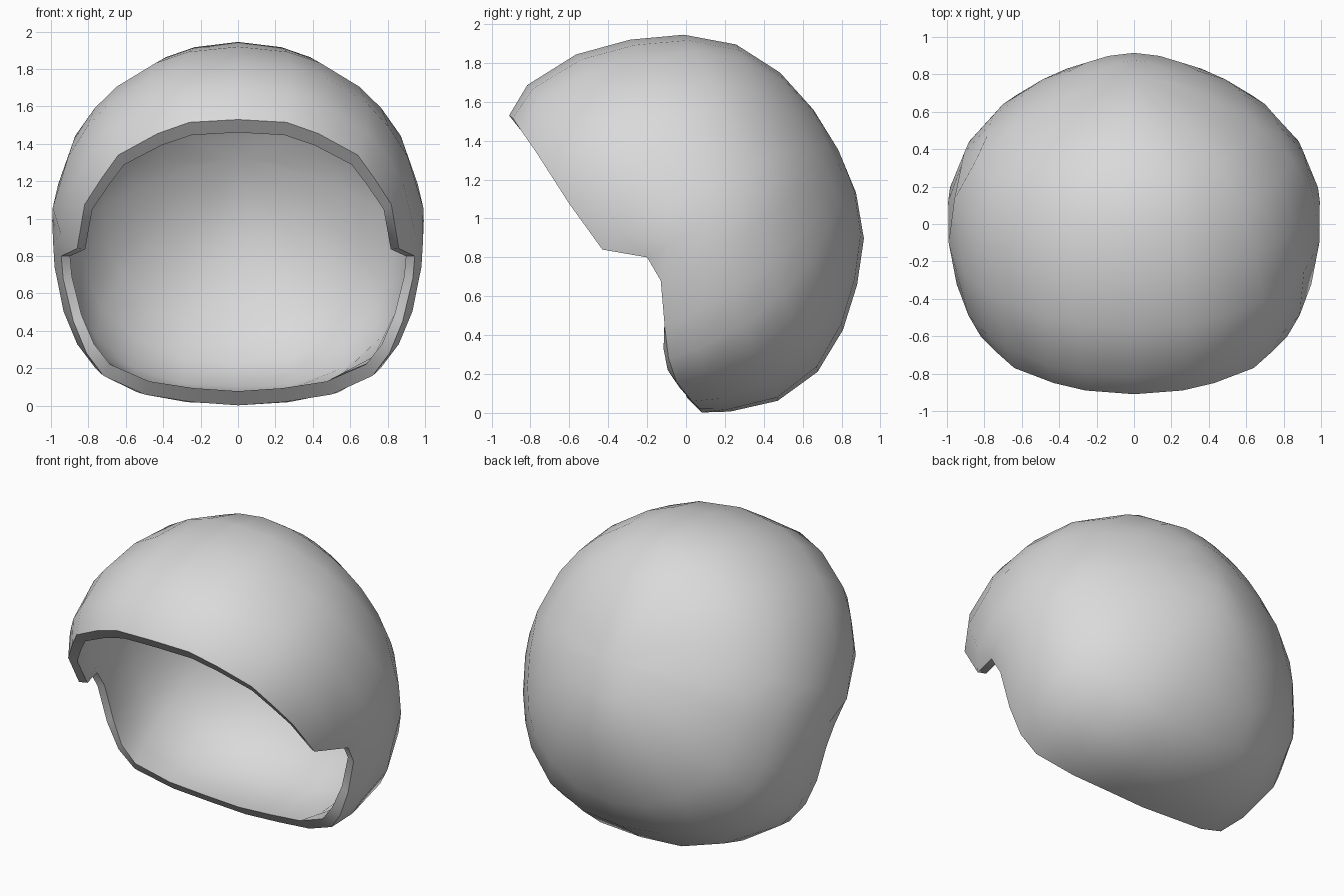
import bpy, bmesh
from mathutils import Vector, Quaternion

cube = bpy.data.objects.get("Cube")
if cube:
    bpy.data.objects.remove(cube, do_unlink=True)

CENTRE = Vector((0, 0, 0.9))
POLE = Vector((0, 0.866, 0.5)).normalized()   # back of the shell, opposite the face opening
STEPS = [0.92 * i / 7 for i in range(1, 8)] + [1]   # last ring is the rolled lip

# Left half of the face opening, from the brow down to the neck
half_rim = [
    (0, -.91, 1.53), (.26, -.89, 1.515), (.43, -.85, 1.455), (.64, -.77, 1.34),
    (.73, -.69, 1.215), (.82, -.6, 1.075), (.86, -.43, .84), (.945, -.2, .8),
    (.935, -.13, .68), (.88, -.11, .45), (.81, -.09, .28), (.72, -.05, .16),
    (.5, .03, .06), (.25, .07, .02), (0, .08, .002),
]
outer_rim = [Vector(p) for p in half_rim]
outer_rim += [Vector((-p.x, p.y, p.z)) for p in reversed(outer_rim[1:-1])]


def inner_point(p):
    """Inner edge of the rim, pushed forward along the neck."""
    neck = max(0, 0.5 - p.z) * 0.14
    return Vector((p.x * .95, p.y * .94 - neck, .8 + (p.z - .8) * .905))


def shell_radius(u):
    """Rounded ellipsoid, longer at the brow and boxier at the jaw."""
    p = 2.15 - (0.15 if u.z > 0 else 0.8) * u.z
    p -= 0.4 * u.y if u.y > 0 else 0.35 * u.y * abs(u.z)
    axes = (1.005, 1.2 if u.y < 0 else 0.915, 1.045 if u.z > 0 else 0.9)
    return sum(abs(k / a) ** p for k, a in zip(u, axes)) ** (-1 / p)


def pairs(items):
    return zip(items, items[1:] + items[:1])


def add_skin(bm, rim, size):
    """Spokes from the back to the rim, rolled in at the lip; returns the lip."""
    pole = bm.verts.new(CENTRE + POLE * shell_radius(POLE) * size)
    spokes = []
    for point in rim:
        offset = point - CENTRE
        end = offset.normalized()
        fit = offset.length / (shell_radius(end) * size)
        axis, angle = POLE.rotation_difference(end).to_axis_angle()
        spoke = []
        for t in STEPS:
            u = Quaternion(axis, angle * t) @ POLE
            roll = 1 + (fit - 1) * t ** 14
            spoke.append(bm.verts.new(CENTRE + u * shell_radius(u) * size * roll))
        spokes.append(spoke)
    for a, b in pairs(spokes):
        bm.faces.new((pole, a[0], b[0]))
        for i in range(len(STEPS) - 1):
            bm.faces.new((a[i], a[i + 1], b[i + 1], b[i]))
    return [s[-1] for s in spokes]


# Outer and inner skins joined by the rim band
bm = bmesh.new()
outer_lip = add_skin(bm, outer_rim, 1)
inner_lip = add_skin(bm, [inner_point(p) for p in outer_rim], 0.93)
for (a, c), (b, d) in pairs(list(zip(outer_lip, inner_lip))):
    bm.faces.new((a, b, d, c))
bmesh.ops.recalc_face_normals(bm, faces=bm.faces[:])

mesh = bpy.data.meshes.new("helmet_shell")
bm.to_mesh(mesh)
bm.free()
shell = bpy.data.objects.new("helmet_shell", mesh)
bpy.context.collection.objects.link(shell)

# Plain light grey shell
grey = bpy.data.materials.new("light_grey")
grey.use_nodes = True
colour = (0.7, 0.7, 0.7, 1)
grey.diffuse_color = colour
grey.node_tree.nodes["Principled BSDF"].inputs["Base Color"].default_value = colour
mesh.materials.append(grey)

# Smooth skins, crisp rim edges
bpy.ops.object.select_all(action='DESELECT')
shell.select_set(True)
bpy.context.view_layer.objects.active = shell
bpy.ops.object.shade_smooth_by_angle(angle=0.8)
